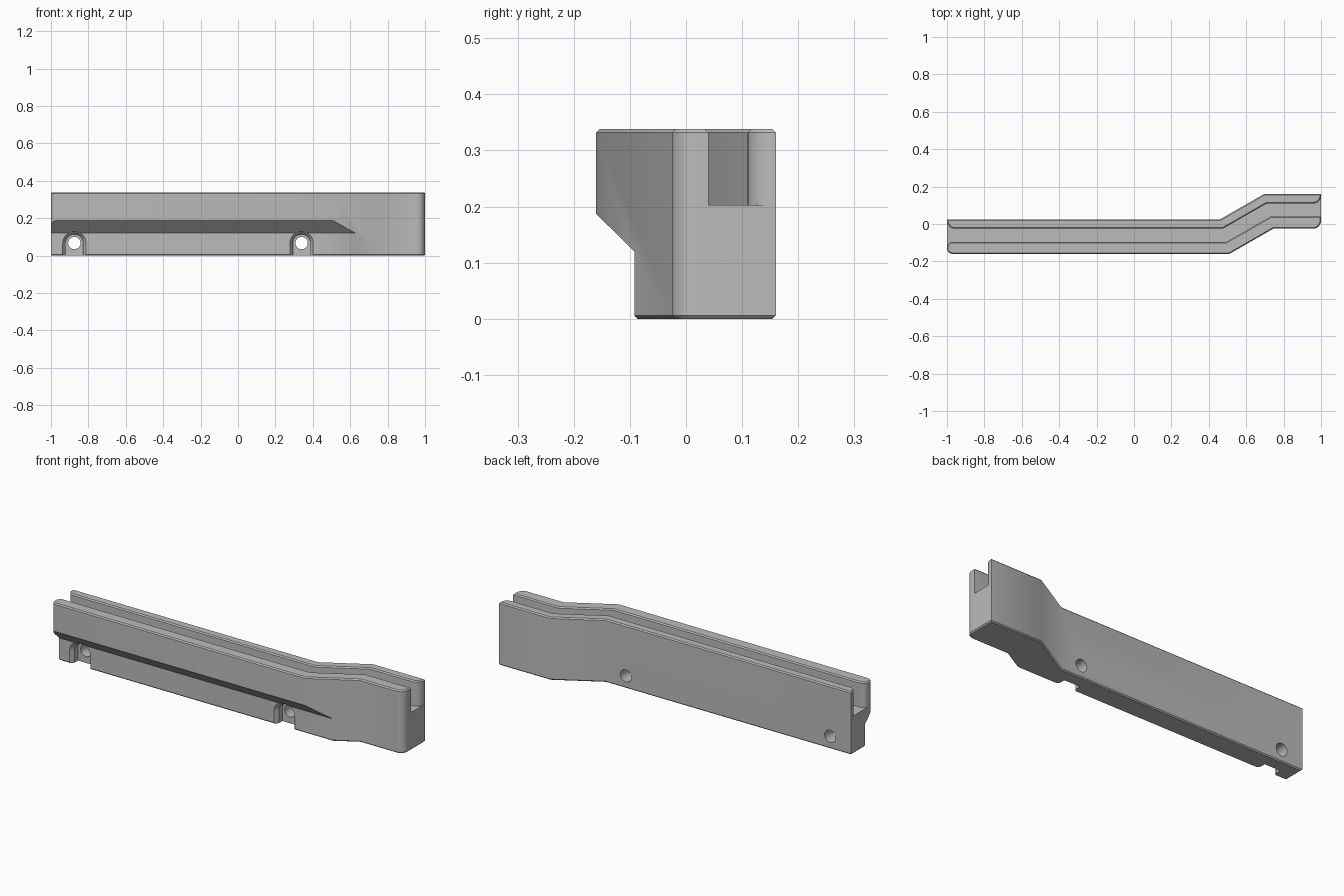
import bpy, bmesh
from math import cos, sin, pi, radians
from mathutils import Matrix, Vector

if "Cube" in bpy.data.objects:
    bpy.data.objects.remove(bpy.data.objects["Cube"])

TOP, FLOOR, CHAMFER = 0.338, 0.203, 0.006


def arc(cx, cy, r, a0, a1, n=8):
    angles = [radians(a0 + (a1 - a0) * i / n) for i in range(n + 1)]
    return [(cx + r * cos(a), cy + r * sin(a)) for a in angles]


def loft(name, sections):
    """Solid through a list of equal-length point rings."""
    bm = bmesh.new()
    rings = [[bm.verts.new(p) for p in s] for s in sections]
    n = len(rings[0])
    for a, b in zip(rings, rings[1:]):
        for i in range(n):
            j = (i + 1) % n
            bm.faces.new((a[i], a[j], b[j], b[i]))
    bm.faces.new(rings[0])
    bm.faces.new(rings[-1])
    bmesh.ops.recalc_face_normals(bm, faces=bm.faces)
    mesh = bpy.data.meshes.new(name)
    bm.to_mesh(mesh)
    bm.free()
    obj = bpy.data.objects.new(name, mesh)
    bpy.context.collection.objects.link(obj)
    return obj


def upright(name, plan, z0, z1):
    return loft(name, [[(x, y, z) for x, y in plan] for z in (z0, z1)])


def cut(obj, cutter):
    mod = obj.modifiers.new("cut", "BOOLEAN")
    mod.operation, mod.solver, mod.object = "DIFFERENCE", "EXACT", cutter
    bpy.context.view_layer.objects.active = obj
    bpy.ops.object.modifier_apply(modifier=mod.name)
    bpy.data.objects.remove(cutter)


# Cranked rail body with rounded front corners
body = upright("rail_body",
               arc(-0.97, -0.13, 0.03, 180, 270)
               + [(0.51, -0.16), (0.745, -0.025)]
               + arc(0.958, 0.017, 0.042, 270, 360)
               + [(1, 0.16), (0.695, 0.16), (0.46, 0.025), (-1, 0.025)], 0, TOP)

# Sloped undercut along the lower front
profile = [(-0.092, -0.05), (-0.092, 0.12), (-0.16, 0.187), (-0.22, 0.247), (-0.22, -0.05)]
cut(body, loft("undercut", [[(x, y, z) for y, z in profile] for x in (-1.1, 1.1)]))

# Top slot following the crank, flared at its ends
slot = ([(-1.05, 0.017)] + arc(-0.958, 0.017, 0.042, 180, 270)
        + [(0.475, -0.025), (0.71, 0.11)]
        + arc(0.958, 0.152, 0.042, 270, 360)
        + [(1.05, 0.152), (1.05, 0.04), (0.73, 0.04), (0.495, -0.095)]
        + arc(-0.97, -0.125, 0.03, 90, 180) + [(-1.05, -0.125)])
cut(body, upright("slot", slot, FLOOR, TOP + 0.1))

# Fine chamfer around the top and bottom rims
bm = bmesh.new()
bm.from_mesh(body.data)
rim = [e for e in bm.edges
       if any(all(abs(v.co.z - z) < 1e-4 for v in e.verts) for z in (0, TOP))
       and len(e.link_faces) == 2 and e.calc_face_angle(0) > 0.4]
bmesh.ops.bevel(bm, geom=rim, offset=CHAMFER, segments=1, affect="EDGES", clamp_overlap=False)
bm.to_mesh(body.data)
bm.free()

# Arched screw pockets with through holes
HOLE_Z = 0.067
for hx in (-0.875, 0.34):
    sections = []
    for y, r in ((-0.25, 0.062), (-0.092, 0.062), (-0.072, 0.047), (-0.042, 0.047)):
        outline = [(hx + r, -0.05)] + arc(hx, HOLE_Z, r, 0, 180, 20) + [(hx - r, -0.05)]
        sections.append([(x, y, z) for x, z in outline])
    cut(body, loft("pocket", sections))
    ring = arc(hx, HOLE_Z, 0.033, 0, 360, 28)[:-1]
    cut(body, loft("hole", [[(x, y, z) for x, z in ring] for y in (-0.25, 0.1)]))

# Single grey finish
grey = bpy.data.materials.new("mid_grey")
grey.use_nodes = True
colour = (0.5, 0.5, 0.5, 1)
grey.diffuse_color = colour
grey.node_tree.nodes["Principled BSDF"].inputs["Base Color"].default_value = colour
body.data.materials.clear()
body.data.materials.append(grey)

# Smooth the bends and arcs, keep the hard edges
bpy.ops.object.select_all(action="DESELECT")
body.select_set(True)
bpy.context.view_layer.objects.active = body
bpy.ops.object.shade_smooth_by_angle(angle=radians(35))
weighted = body.modifiers.new("weighted_normals", "WEIGHTED_NORMAL")
weighted.keep_sharp = True
